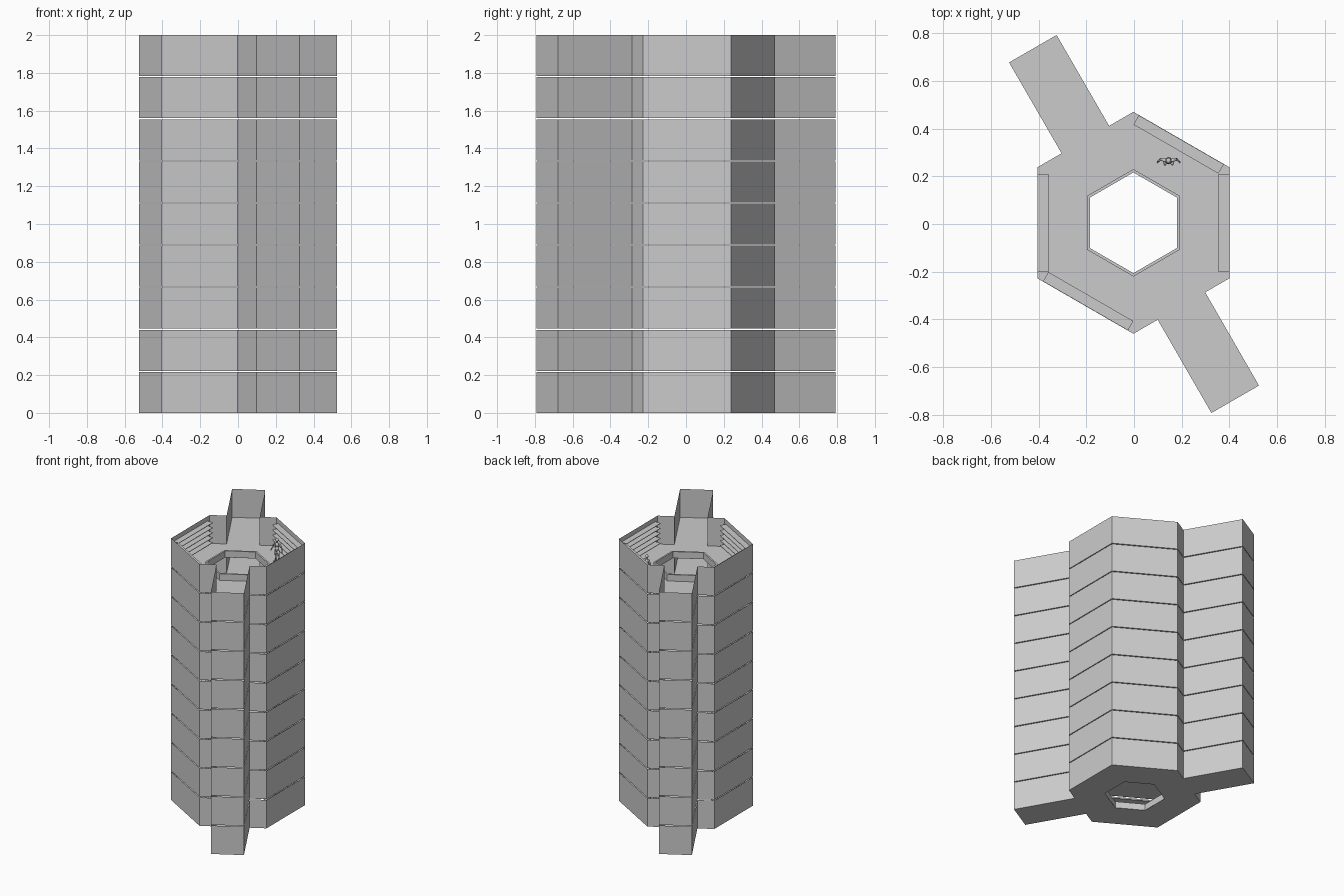
import bpy, bmesh, math
from mathutils import Vector, Matrix

if "Cube" in bpy.data.objects:
    bpy.data.objects.remove(bpy.data.objects["Cube"])

LEVELS, PITCH, ROOM_H = 9, 0.2229, 0.2168
CENTRE = Vector((-0.0025, 0.005, 0))
R, HOLE, RAIL = 0.465, 0.211, 0.225
APO = R * math.cos(math.pi / 6)

grey = bpy.data.materials.new("stone grey")
grey.diffuse_color = (0.6, 0.6, 0.6, 1)
grey.use_nodes = True
grey.node_tree.nodes["Principled BSDF"].inputs["Base Color"].default_value = grey.diffuse_color


def finish(name, bm, smooth=False):
    """Make an object and repeat it on every level."""
    me = bpy.data.meshes.new(name)
    bm.to_mesh(me)
    bm.free()
    me.materials.append(grey)
    ob = bpy.data.objects.new(name, me)
    bpy.context.collection.objects.link(ob)
    if smooth:
        for p in me.polygons:
            p.use_smooth = True
    arr = ob.modifiers.new("levels", 'ARRAY')
    arr.count = LEVELS
    arr.use_relative_offset = False
    arr.use_constant_offset = True
    arr.constant_offset_displace = (0, 0, PITCH)
    return ob


def polar(r, deg, z=0):
    a = math.radians(deg)
    return CENTRE + Vector((r * math.cos(a), r * math.sin(a), z))


def hexagon(r, z=0):
    return [polar(r, 30 + 60 * i, z) for i in range(6)]


def loop_edges(bm, pts):
    vs = [bm.verts.new(p) for p in pts]
    return vs, [bm.edges.new((vs[i], vs[(i + 1) % len(vs)])) for i in range(len(vs))]


# Plan outline: hexagon with a corridor on two opposite sides
outline = []
for i in range(6):
    outline.append(polar(R, 30 + 60 * i))
    mid = 60 + 60 * i
    if mid in (120, 300):
        a = math.radians(mid)
        d = Vector((math.cos(a), math.sin(a), 0))
        s = Vector((-d.y, d.x, 0)) * 0.115
        near, far = CENTRE + d * APO, d * 0.848
        outline += [near - s, far - s, far + s, near + s]

# Floor with a hexagonal shaft opening
bm = bmesh.new()
edges = loop_edges(bm, outline)[1] + loop_edges(bm, hexagon(HOLE))[1]
bmesh.ops.triangle_fill(bm, use_beauty=True, use_dissolve=False, edges=edges,
                        normal=(0, 0, 1))
finish("floor", bm)

# Thin outer walls
bm = bmesh.new()
lo = [bm.verts.new(p) for p in outline]
hi = [bm.verts.new(p + Vector((0, 0, ROOM_H))) for p in outline]
for i in range(len(lo)):
    j = (i + 1) % len(lo)
    bm.faces.new((lo[i], lo[j], hi[j], hi[i]))
finish("walls", bm)

# Railing around the shaft
bm = bmesh.new()
rings = [[bm.verts.new(p) for p in hexagon(r, z)]
         for r, z in ((RAIL, 0.0005), (RAIL, 0.05), (HOLE, 0.05), (HOLE, 0.0005))]
for a, b in zip(rings, rings[1:]):
    for i in range(6):
        j = (i + 1) % 6
        bm.faces.new((a[i], a[j], b[j], b[i]))
finish("railing", bm)

# Five shelves on each of the four plain walls
bm = bmesh.new()
for deg in (0, 60, 180, 240):
    for k in range(5):
        pos = polar(APO - 0.0235, deg, 0.028 + 0.038 * k)
        m = (Matrix.Translation(pos) @ Matrix.Rotation(math.radians(deg), 4, 'Z')
             @ Matrix.Diagonal((0.045, 0.411, 0.004, 1)))
        bmesh.ops.create_cube(bm, size=1, matrix=m)
finish("shelves", bm)

# Reader standing beside the shelves, facing the front
bm = bmesh.new()


def limb(p, q, r1, r2):
    p, q = Vector(p), Vector(q)
    d = q - p
    m = (Matrix.Translation((p + q) / 2)
         @ d.to_track_quat('Z', 'Y').to_matrix().to_4x4())
    bmesh.ops.create_cone(bm, cap_ends=True, segments=10, radius1=r1, radius2=r2,
                          depth=d.length, matrix=m)


def ball(p, size):
    bmesh.ops.create_icosphere(bm, subdivisions=2, radius=1,
                               matrix=Matrix.Translation(p) @ Matrix.Diagonal((*size, 1)))


ball((0, 0, 0.163), (0.011, 0.012, 0.014))
limb((0, 0, 0.138), (0, 0, 0.155), 0.006, 0.005)
limb((0, 0, 0.08), (0, 0, 0.115), 0.013, 0.014)
limb((0, 0, 0.115), (0, 0, 0.142), 0.015, 0.010)
for s in (-1, 1):
    ball((s * 0.018, 0.002, 0.136), (0.008, 0.008, 0.008))
    limb((s * 0.018, 0.002, 0.136), (s * 0.034, 0.006, 0.108), 0.007, 0.005)
    limb((s * 0.034, 0.006, 0.108), (s * 0.045, -0.004, 0.084), 0.005, 0.004)
    ball((s * 0.046, -0.006, 0.079), (0.004, 0.005, 0.007))
    limb((s * 0.008, 0, 0.086), (s * 0.012, 0, 0.046), 0.010, 0.007)
    limb((s * 0.012, 0, 0.046), (s * 0.014, 0.003, 0.006), 0.007, 0.004)
    ball((s * 0.015, -0.007, 0.005), (0.006, 0.013, 0.005))
bmesh.ops.translate(bm, verts=bm.verts[:], vec=(0.145, 0.265, 0))
finish("reader", bm, smooth=True)
